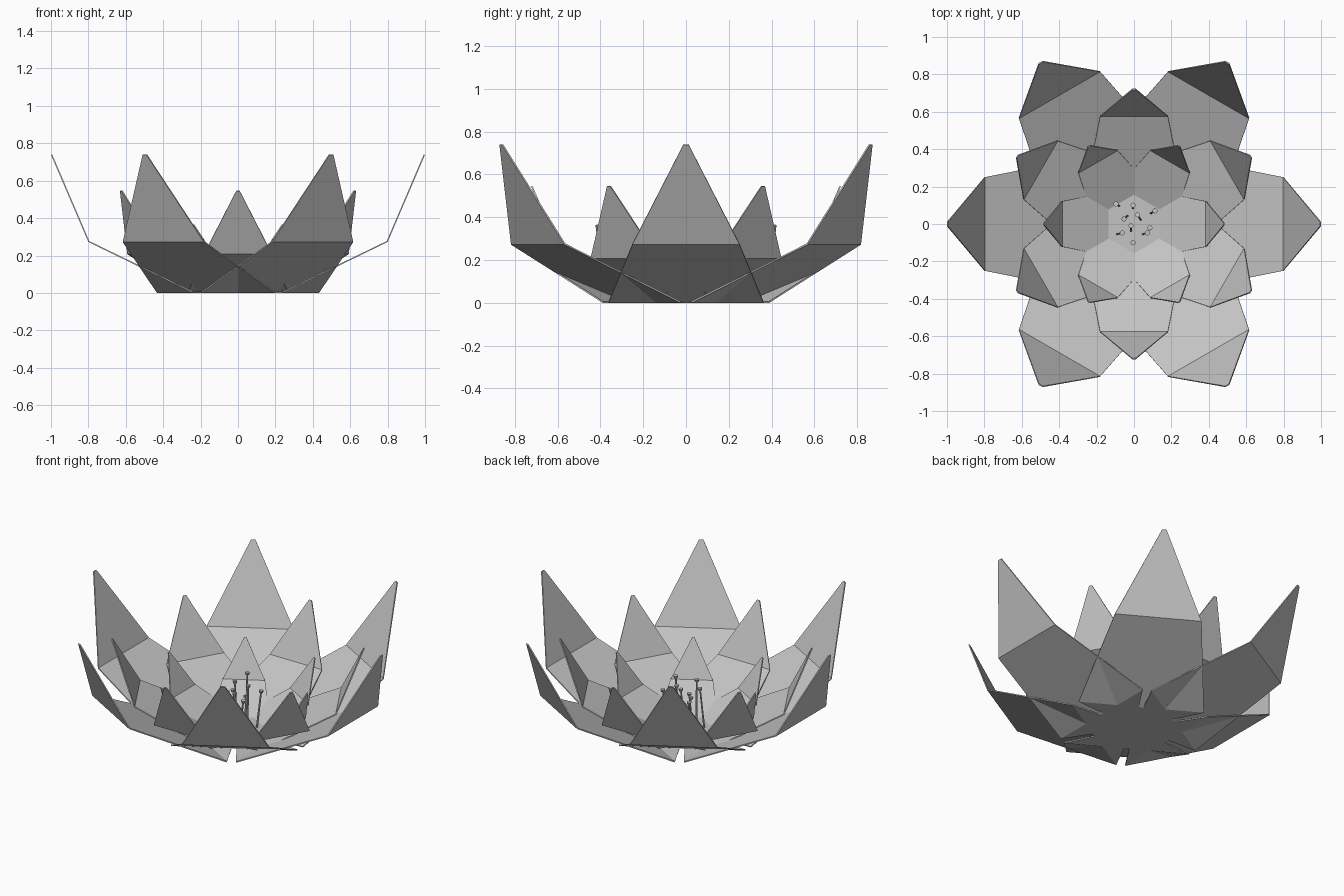
import bpy
import bmesh
from math import radians
from mathutils import Matrix, Vector

cube = bpy.data.objects.get("Cube")
if cube:
    bpy.data.objects.remove(cube, do_unlink=True)

# One plain grey for the whole flower
grey = bpy.data.materials.new("plain grey")
grey.use_nodes = True
colour = (0.55, 0.55, 0.55, 1)
grey.diffuse_color = colour
grey.node_tree.nodes["Principled BSDF"].inputs["Base Color"].default_value = colour


def add_object(name, bm):
    mesh = bpy.data.meshes.new(name)
    bm.to_mesh(mesh)
    bm.free()
    mesh.materials.append(grey)
    obj = bpy.data.objects.new(name, mesh)
    bpy.context.scene.collection.objects.link(obj)
    return obj


# Petal cross-sections: distance from centre, half width, height
SECTIONS = [(0.24, 0.362, 0), (0.8, 0.25, 0.272), (0.99, 0.024, 0.715), (1, 0.012, 0.738)]


def petal(name, angle, scale, lift):
    bm = bmesh.new()
    centre = bm.verts.new((0, 0, 0))
    rows = [[bm.verts.new((r, s * w, z)) for s in (-1, 1)] for r, w, z in SECTIONS]
    bm.faces.new([centre] + rows[0])                      # flat foot
    bm.faces.new(rows[0] + rows[1][::-1])                 # bowl
    bm.faces.new([rows[1][0], rows[2][0], rows[3][0],
                  rows[3][1], rows[2][1], rows[1][1]])    # pointed blade
    bmesh.ops.recalc_face_normals(bm, faces=bm.faces)
    bm.normal_update()
    bm.faces.ensure_lookup_table()
    if bm.faces[0].normal.z < 0:
        bmesh.ops.reverse_faces(bm, faces=bm.faces)
    bm.transform(Matrix.Translation((0, 0, lift))
                 @ Matrix.Rotation(radians(angle), 4, "Z") @ Matrix.Scale(scale, 4))
    obj = add_object(name, bm)
    shell = obj.modifiers.new("thickness", "SOLIDIFY")
    shell.thickness = 0.007
    shell.offset = 1


# Three rings of six petals
for ring, start, scale, lift in (("outer", 0, 1, 0), ("middle", 30, 0.724, 0.01),
                                 ("inner", 0, 0.485, 0.005)):
    for i in range(6):
        petal(f"{ring}_petal_{i + 1}", start + 60 * i, scale, lift)

# Six-sided flower centre
bm = bmesh.new()
bmesh.ops.create_cone(bm, cap_ends=True, segments=6, radius1=0.163, radius2=0.163, depth=0.016,
                      matrix=Matrix.Translation((0, 0, 0.014)) @ Matrix.Rotation(radians(30), 4, "Z"))
bm.normal_update()
# Keep a vertex on the y axis
if not any(abs(v.co.x) < 0.01 for v in bm.verts):
    bm.transform(Matrix.Rotation(radians(30), 4, "Z"))
add_object("flower_centre", bm)


def stamen(name, foot, head):
    foot, head = Vector(foot), Vector(head)
    axis = head - foot
    turn = axis.to_track_quat("Z", "Y").to_matrix().to_4x4()
    bm = bmesh.new()
    bmesh.ops.create_cone(bm, cap_ends=True, segments=6, radius1=0.006, radius2=0.005,
                          depth=axis.length, matrix=Matrix.Translation((foot + head) / 2) @ turn)
    bmesh.ops.create_cone(bm, cap_ends=True, segments=8, radius1=0.011, radius2=0.014,
                          depth=0.014, matrix=Matrix.Translation(head) @ turn)
    add_object(name, bm)


# Leaning stamens: head x, y, z, then lean of the foot in x, y
STAMENS = [
    (-0.096, 0.107, 0.24, 0.016, -0.01), (-0.005, 0.10, 0.32, 0, -0.016),
    (0.112, 0.07, 0.25, -0.022, -0.012), (0.02, 0.048, 0.2, 0.016, -0.026),
    (-0.053, 0.027, 0.23, 0.018, 0.016), (-0.016, -0.01, 0.23, 0, -0.026),
    (0.085, -0.02, 0.31, 0, -0.01), (0.07, -0.048, 0.22, -0.022, -0.006),
    (-0.064, -0.048, 0.26, -0.026, -0.006), (-0.005, -0.10, 0.28, 0, 0.005)]
for i, (x, y, z, dx, dy) in enumerate(STAMENS):
    stamen(f"stamen_{i + 1}", (x + dx, y + dy, 0.015), (x, y, z))
